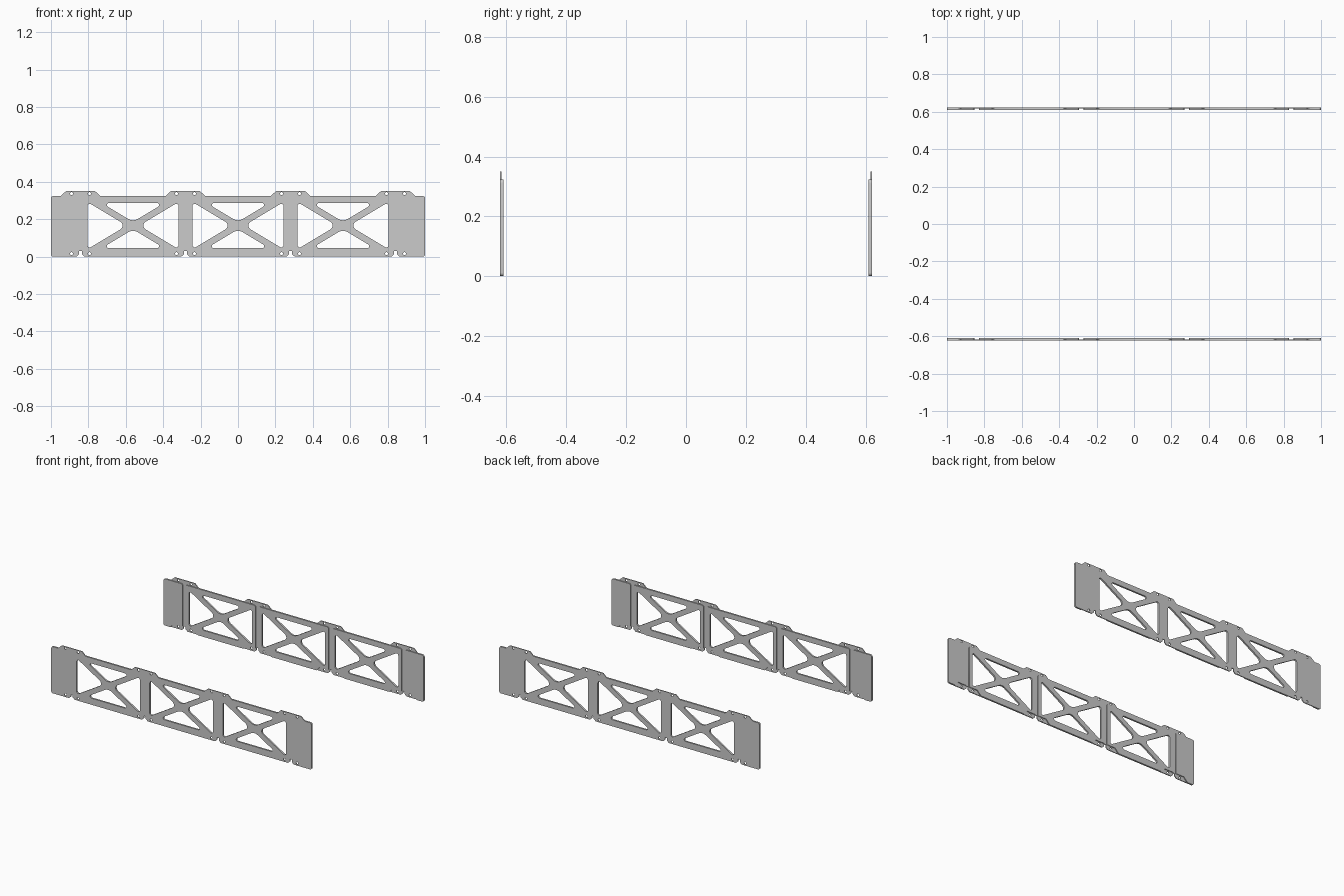
import bpy, math
from mathutils import Vector

if "Cube" in bpy.data.objects:
    bpy.data.objects.remove(bpy.data.objects["Cube"])

LAYER = 0.006            # thickness of each sheet layer
Y_OUT, Y_IN = 0.6192, 0.6132
TOP, TAB_TOP, RECESS = 0.324, 0.35, 0.03
POSTS = [-0.842, -0.281, 0.281, 0.842]
GAP = 0.012              # half width of the wall slots
MID_Z, SLOPE, BAR = 0.166, 0.6, 0.02


def fillet(points, steps=6):
    """Round the corners of a polygon given as (x, z, radius)."""
    out, n = [], len(points)
    for i, (x, z, r) in enumerate(points):
        p = Vector((x, z))
        if r <= 0:
            out.append(p)
            continue
        a = (Vector(points[i - 1][:2]) - p).normalized()
        b = (Vector(points[(i + 1) % n][:2]) - p).normalized()
        half = a.angle(b) / 2
        c = p + (a + b).normalized() * r / math.sin(half)
        t = r / math.tan(half)
        u, v = p + a * t - c, p + b * t - c
        sweep = math.pi - 2 * half
        for k in range(steps + 1):
            f = k / steps
            out.append(c + (u * math.sin((1 - f) * sweep) + v * math.sin(f * sweep)) / math.sin(sweep))
    return out


def circle(x, z, r=0.008, n=20):
    return [Vector((x + r * math.cos(2 * math.pi * k / n), z + r * math.sin(2 * math.pi * k / n)))
            for k in range(n)]


def sheet(name, loops, y):
    """Filled outline with holes, extruded into an upright sheet."""
    cu = bpy.data.curves.new(name, 'CURVE')
    cu.dimensions, cu.fill_mode, cu.extrude = '2D', 'BOTH', LAYER / 2
    for loop in loops:
        sp = cu.splines.new('POLY')
        sp.points.add(len(loop) - 1)
        for pt, p in zip(sp.points, loop):
            pt.co = (p.x, p.y, 0, 1)
        sp.use_cyclic_u = True
    ob = bpy.data.objects.new(name, cu)
    bpy.context.collection.objects.link(ob)
    ob.rotation_euler.x = math.pi / 2
    ob.location.y = y
    bpy.ops.object.select_all(action='DESELECT')
    bpy.context.view_layer.objects.active = ob
    ob.select_set(True)
    bpy.ops.object.convert(target='MESH')


def windows(cx, hw=0.243, hh=0.121):
    """Four rounded triangles that leave an X brace."""
    w = (hh - BAR) / SLOPE
    h = SLOPE * hw - BAR
    tip = BAR / SLOPE
    loops = []
    for s in (1, -1):
        loops.append(fillet([(cx - w, MID_Z + s * hh, 0.011), (cx + w, MID_Z + s * hh, 0.011),
                             (cx, MID_Z + s * BAR, 0.05)]))
        loops.append(fillet([(cx + s * hw, MID_Z - h, 0.012), (cx + s * hw, MID_Z + h, 0.012),
                             (cx + s * tip, MID_Z, 0.024)]))
    return loops


BAYS = [(a + b) / 2 for a, b in zip(POSTS, POSTS[1:])]

# outer plate outline: notched bottom edge, tabbed top edge
edge = [(-1, 0, 0.012)]
for p in POSTS:
    edge += [(p - 0.022, 0, 0), (p - 0.007, 0.014, 0), (p - 0.007, 0.03, 0),
             (p + 0.007, 0.03, 0), (p + 0.007, 0.014, 0), (p + 0.022, 0, 0)]
edge += [(1, 0, 0.012), (1, TOP, 0.015)]
for p in reversed(POSTS):
    edge += [(p + 0.106, TOP, 0), (p + 0.078, TAB_TOP, 0.008),
             (p - 0.078, TAB_TOP, 0.008), (p - 0.106, TOP, 0)]
edge += [(-1, TOP, 0.015)]
outer = [fillet(edge)]
for c in BAYS:
    outer += windows(c)
for p in POSTS:
    outer += [circle(p + dx, z) for dx in (-0.048, 0.048) for z in (0.016, 0.337)]


def inner_panel(x0, x1, left_recess, right_recess):
    """Inner layer outline with the bottom cut back for the tabs."""
    pts = []
    if left_recess:
        pts += [(x0, RECESS, 0), (x0 + 0.066, RECESS, 0.008), (x0 + 0.094, 0, 0)]
    else:
        pts += [(x0, 0, 0.012)]
    if right_recess:
        pts += [(x1 - 0.094, 0, 0), (x1 - 0.066, RECESS, 0.008), (x1, RECESS, 0)]
    else:
        pts += [(x1, 0, 0.012)]
    pts += [(x1, TOP, 0.012), (x0, TOP, 0.012)]
    return fillet(pts)


for side, s in (("front", -1), ("back", 1)):
    sheet(side + "_outer_plate", outer, s * Y_OUT)
    # solid end panels
    sheet(side + "_left_end_panel", [inner_panel(-1, POSTS[0] - GAP, False, True)], s * Y_IN)
    sheet(side + "_right_end_panel", [inner_panel(POSTS[3] + GAP, 1, True, False)], s * Y_IN)
    # braced bay panels between the wall slots
    for i, c in enumerate(BAYS):
        loop = inner_panel(POSTS[i] + GAP, POSTS[i + 1] - GAP, True, True)
        sheet(f"{side}_bay_panel_{i + 1}", [loop] + windows(c), s * Y_IN)
